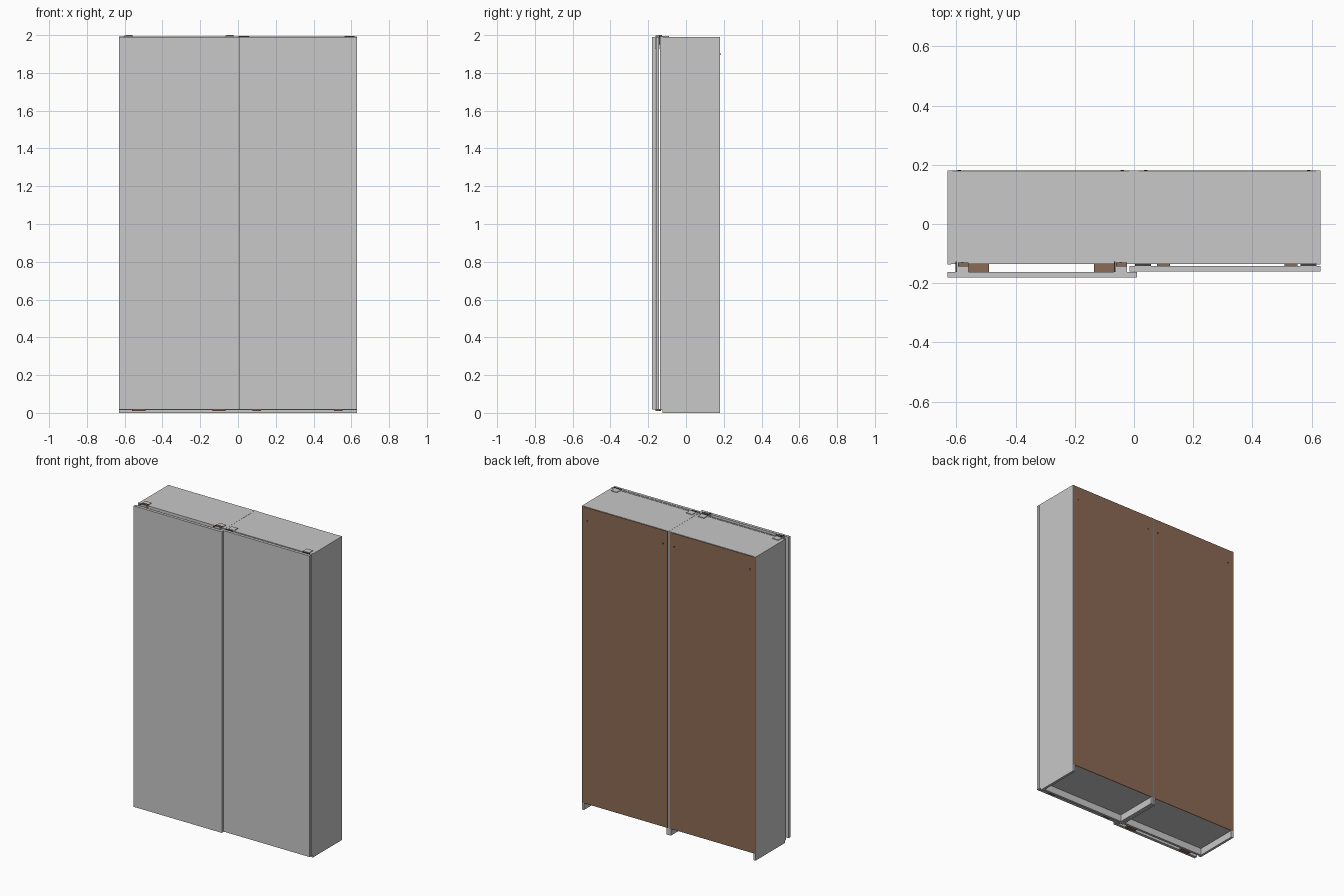
import bpy
import math

if "Cube" in bpy.data.objects:
    bpy.data.objects.remove(bpy.data.objects["Cube"])


def material(name, rgb):
    m = bpy.data.materials.new(name)
    m.use_nodes = True
    m.diffuse_color = (*rgb, 1)
    m.node_tree.nodes["Principled BSDF"].inputs["Base Color"].default_value = (*rgb, 1)
    return m


GREY = material("light grey board", (0.58, 0.58, 0.58))
BROWN = material("brown hardboard", (0.26, 0.145, 0.09))
DARK = material("dark metal", (0.05, 0.05, 0.05))


def box(name, x, y, z, mat=GREY):
    """Box from (min, max) ranges along each axis."""
    mid = [(a + b) / 2 for a, b in (x, y, z)]
    bpy.ops.mesh.primitive_cube_add(size=1, location=mid)
    ob = bpy.context.object
    ob.name = name
    ob.scale = [b - a for a, b in (x, y, z)]
    bpy.ops.object.transform_apply(location=False, rotation=False, scale=True)
    ob.data.materials.append(mat)
    return ob


def disc(name, loc, radius, depth, mat, rot=(0, 0, 0)):
    bpy.ops.mesh.primitive_cylinder_add(vertices=16, radius=radius, depth=depth,
                                        location=loc, rotation=rot)
    ob = bpy.context.object
    ob.name = name
    ob.data.materials.append(mat)
    bpy.ops.object.shade_smooth_by_angle()
    return ob


W, BACK, FRONT, TOP = 0.63, 0.18, -0.125, 1.99
T = 0.016          # board thickness
FLOOR = 0.045      # underside of the bottom board

# Two cabinet frames side by side
for side, s in (("left", 1), ("right", -1)):
    def span(a, b):
        return (min(s * a, s * b), max(s * a, s * b))

    inner = span(T, W - T)
    box(side + "_outer_panel", span(W - T, W), (FRONT, BACK), (0, TOP))
    box(side + "_inner_panel", span(0.0005, T), (FRONT, BACK), (0, TOP))
    box(side + "_top_board", inner, (FRONT, BACK - 0.003), (TOP - T, TOP))
    box(side + "_bottom_board", inner, (FRONT, BACK - 0.003), (FLOOR, FLOOR + T))
    box(side + "_plinth", inner, (FRONT + 0.005, FRONT + 0.005 + T), (0, FLOOR))
    box(side + "_back_panel", span(0.006, W - 0.003), (BACK - 0.003, BACK + 0.001),
        (FLOOR, TOP - 0.002), BROWN)
    box(side + "_edge_strip", span(W - 0.012, W), (FRONT - 0.012, FRONT), (0.02, TOP))
    # Screw heads in the upper corners of the back
    for x in (0.04, W - 0.04):
        disc(side + "_back_screw", (s * x, BACK + 0.001, 1.9), 0.006, 0.002, DARK,
             (math.pi / 2, 0, 0))

# Running rails along the front of the cabinet
box("top_rail", (-W, W), (-0.135, FRONT), (1.96, TOP + 0.002))
box("bottom_rail", (-W, W), (-0.135, FRONT), (0.015, 0.03))

# Sliding doors, one in front of the other
box("front_door", (-W, 0.01), (-0.181, -0.162), (0.017, TOP))
box("rear_door", (-0.015, W), (-0.16, -0.142), (0.017, TOP))

# Upper carriages of the front door
for x in (-0.58, -0.045):
    box("carriage_bracket", (x - 0.022, x + 0.022), (-0.162, -0.126), (1.93, 1.994))
    box("carriage_side_plate", (x - 0.022, x - 0.018), (-0.162, -0.126), (1.93, 1.998), DARK)
    box("carriage_slider", (x - 0.015, x + 0.022), (-0.144, -0.13), (1.994, 2.0), BROWN)
    disc("carriage_roller", (x, -0.136, 1.997), 0.008, 0.005, DARK)

# Lower guide blocks of the front door
for x in (-0.525, -0.1):
    box("lower_guide", (x - 0.035, x + 0.035), (-0.162, -0.133), (0.011, 0.021), BROWN)

# Upper carriages of the rear door
for x in (0.03, 0.59):
    box("rear_carriage", (x - 0.027, x + 0.027), (-0.142, -0.134), (1.95, 1.994), DARK)
for x in (0.1, 0.53):
    box("rear_lower_guide", (x - 0.022, x + 0.022), (-0.142, -0.135), (0.011, 0.021), BROWN)

# Thin mounting plates fixing the rail to the cabinet top
for x in (-0.585, -0.045, 0.04, 0.585):
    box("rail_mount_plate", (x - 0.022, x + 0.022), (-0.13, -0.09), (TOP, TOP + 0.004))
